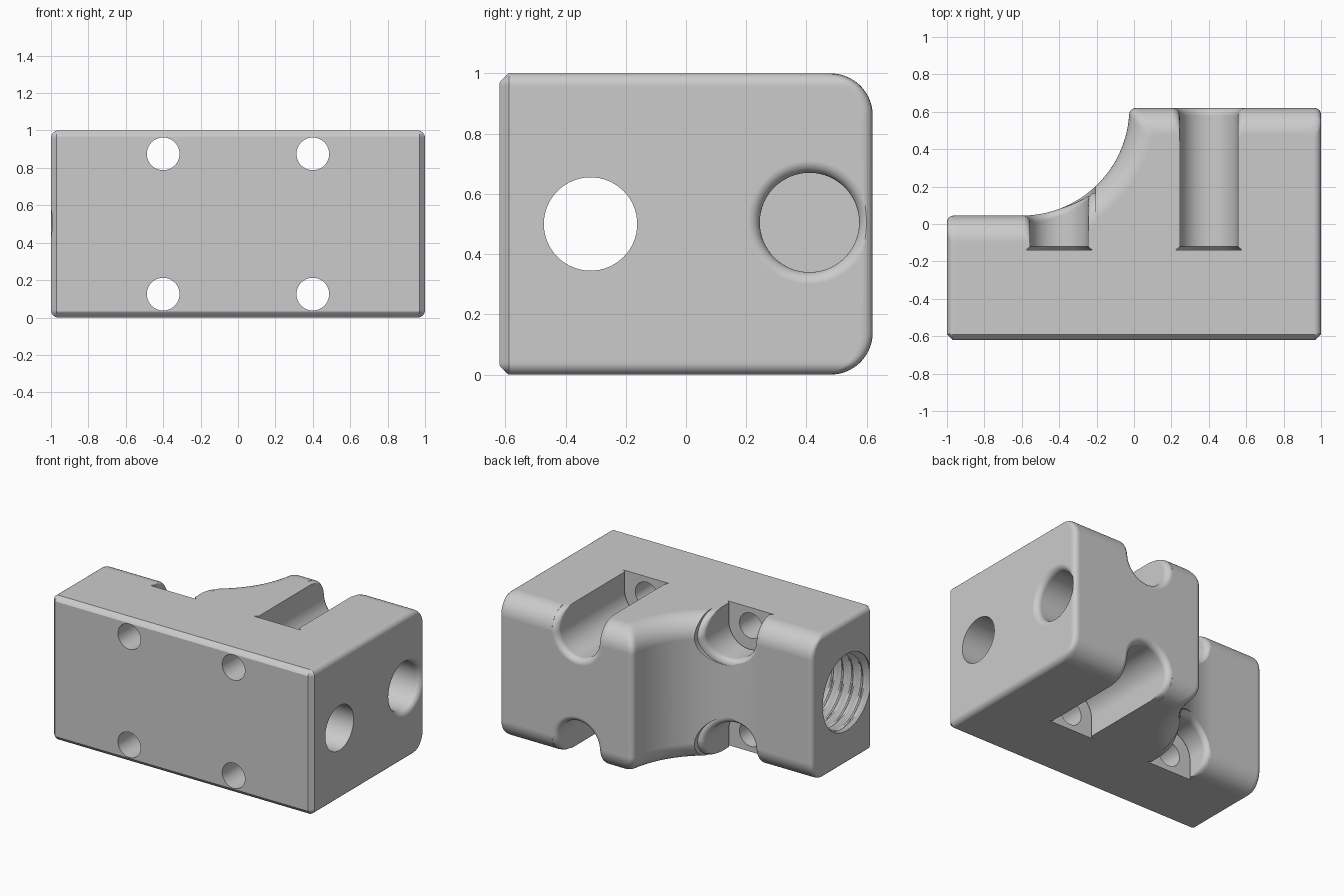
import bpy, bmesh
from math import sin, cos, pi, sqrt, asin, radians
from mathutils import Vector

cube = bpy.data.objects.get("Cube")
if cube:
    bpy.data.objects.remove(cube, do_unlink=True)

BACK, LOW, FRONT = 0.62, 0.045, -0.62     # y of the tall back, low back and front
BIG, SMALL, CHAMFER = 0.14, 0.04, 0.03    # edge radii and front chamfer
CX, SCOOP = -0.6, BACK - LOW              # centre and radius of the scooped side

grey = bpy.data.materials.new("plain_grey")
grey.use_nodes = True
grey.diffuse_color = (0.6, 0.6, 0.6, 1)
grey.node_tree.nodes["Principled BSDF"].inputs["Base Color"].default_value = (0.6, 0.6, 0.6, 1)


def loft(name, loops):
    """Closed loops of equal length, skinned and capped, facing outward."""
    bm = bmesh.new()
    rows = [[bm.verts.new(p) for p in loop] for loop in loops]
    n = len(rows[0])
    for a, b in zip(rows, rows[1:]):
        for i in range(n):
            j = (i + 1) % n
            bm.faces.new((a[i], a[j], b[j], b[i]))
    bm.faces.new(rows[0][::-1])
    bm.faces.new(rows[-1])
    bm.normal_update()
    if bm.calc_volume(signed=True) < 0:
        bmesh.ops.reverse_faces(bm, faces=bm.faces[:])
    mesh = bpy.data.meshes.new(name)
    bm.to_mesh(mesh)
    bm.free()
    mesh.materials.append(grey)
    ob = bpy.data.objects.new(name, mesh)
    bpy.context.scene.collection.objects.link(ob)
    return ob


def volume(mesh):
    bm = bmesh.new()
    bm.from_mesh(mesh)
    v = bm.calc_volume(signed=True)
    bm.free()
    return v


def carve(ob, cutter):
    """Subtract the cutter, keeping the first solver result that is sound."""
    before = volume(ob.data)
    cut = ob.modifiers.new("cut", 'BOOLEAN')
    cut.operation = 'DIFFERENCE'
    cut.object = cutter
    for solver in ('EXACT', 'MANIFOLD', 'FLOAT'):
        cut.solver = solver
        bpy.context.view_layer.update()
        graph = bpy.context.evaluated_depsgraph_get()
        result = bpy.data.meshes.new_from_object(ob.evaluated_get(graph), depsgraph=graph)
        if 0.85 * before < volume(result) < before:
            ob.data = result
            break
        bpy.data.meshes.remove(result)
    ob.modifiers.remove(cut)
    bpy.data.objects.remove(cutter, do_unlink=True)


def inset(z, r):
    """How far a rounded edge of radius r pulls in at height z."""
    d = max(0, abs(z - 0.5) - 0.5 + r)
    return r - sqrt(max(0, r * r - d * d))


def rounded(a, corner, b, steps=6):
    a, c, b = Vector(a), Vector(corner), Vector(b)
    return [a * (1 - t) ** 2 + c * 2 * t * (1 - t) + b * t * t
            for t in [i / steps for i in range(steps + 1)]]


def outline(z):
    db, ds = inset(z, BIG), inset(z, SMALL)
    y0 = FRONT + max(0, abs(z - 0.5) - 0.5 + CHAMFER)
    x, xf, s = 1 - ds, 1 - max(ds, CHAMFER), SMALL
    top, low, r = BACK - db, LOW - db, SCOOP + db
    a0 = -asin(db / r)
    a1 = a0 - s / r

    def on_arc(a):
        return (CX + r * cos(a), BACK + r * sin(a))
    tip = on_arc(a0)
    pts = [(-xf, y0), (xf, y0), (x, FRONT + CHAMFER + 0.002)]
    pts += rounded((x, top - s), (x, top), (x - s, top))
    pts += rounded((tip[0] + s, top), tip, on_arc(a1))
    pts += [on_arc(a1 + (-pi / 2 - a1) * i / 32) for i in range(1, 33)]
    pts += rounded((-x + s, low), (-x, low), (-x, low - s))
    pts.append((-x, FRONT + CHAMFER + 0.002))
    return [(p[0], p[1], z) for p in pts]


# Main block, stacked from outlines
rise = [1 - BIG + BIG * sin(pi / 2 * i / 18) for i in range(19)]
heights = sorted([1 - z for z in rise] + rise)
block = loft("clamp_block", [outline(z) for z in heights])


def ring_x(x, y, z, r, n=64):
    return [(x, y + r * cos(2 * pi * i / n), z + r * sin(2 * pi * i / n)) for i in range(n)]


def back_y(x, z):
    """Back surface of the block at x, z."""
    db = inset(min(max(z, 0), 1), BIG)
    if x > 0:
        return BACK - db
    return BACK - sqrt((SCOOP + db) ** 2 - (x - CX) ** 2)


def slot(cx, upper):
    """U-shaped channel, undercut at its end and flared at the back."""
    r, cz = 0.155, 0.875
    walls = [0.04, 0.075, 0.1, 0.115, 0.125, 0.25]
    U = [(-1, 0, h) for h in reversed(walls)]
    U += [(cos(pi + pi * i / 28), sin(pi + pi * i / 28), 0) for i in range(29)]
    U += [(1, 0, h) for h in walls]

    def loop(y_of, rad):
        pts = []
        for u, v, h in U:
            z = cz + v * rad + h
            y = y_of(cx + u * r, cz + v * r + h)
            pts.append((cx + u * rad, y, z if upper else 1 - z))
        return pts
    loops = [loop(lambda x, z: -0.14, 0.177), loop(lambda x, z: -0.12, r)]
    for i in range(7):
        t = pi / 2 * i / 6
        loops.append(loop(lambda x, z: max(back_y(x, z) - SMALL, -0.11) + SMALL * sin(t),
                          r + SMALL * (1 - cos(t))))
    loops.append(loop(lambda x, z: 0.8, r + SMALL))
    return loft("slot_cutter", loops)


def bolt_hole(x, z, r=0.0875, n=40):
    circle = [(x + r * cos(2 * pi * i / n), z + r * sin(2 * pi * i / n)) for i in range(n)]
    return loft("bolt_cutter", [[(px, y, pz) for px, pz in circle] for y in (-0.8, 0)])


def thread(y, z, length=0.4, pitch=0.075, n=64):
    """Helical thread cut into the low end."""
    loops = []
    for k in range(-4, int(length / pitch * 8) + 1):
        ring = []
        for i in range(n):
            a = 2 * pi * i / n
            phase = (k / 8 + i / n) % 1
            ridge = min(1, max(0, 2.6 * abs(phase - 0.5) - 0.15))
            rad = 0.283 - 0.035 * ridge
            ring.append((-1 + pitch * k / 8, y + rad * cos(a), z + rad * sin(a)))
        loops.append(ring)
    return loft("thread_cutter", loops)


# Cutters: bore, thread, flared blind hole, slots and bolt holes
cutters = [loft("bore_cutter", [ring_x(x, -0.317, 0.5, 0.155) for x in (-0.7, 1.2)]),
           thread(-0.317, 0.5)]
blind = [ring_x(0.4, 0.41, 0.505, 0.165)]
for i in range(9):
    t = pi / 2 * i / 8
    blind.append(ring_x(1 - SMALL + SMALL * sin(t), 0.41, 0.505, 0.165 + SMALL * (1 - cos(t))))
blind.append(ring_x(1.1, 0.41, 0.505, 0.165 + SMALL))
cutters.append(loft("blind_hole_cutter", blind))
for cx in (-0.4, 0.4):
    for upper in (True, False):
        cutters.append(slot(cx, upper))
        cutters.append(bolt_hole(cx, 0.875 if upper else 0.125))
for cutter in cutters:
    cutter.hide_render = True
    carve(block, cutter)

# Smooth rounds, flat faces kept flat
bpy.ops.object.select_all(action='DESELECT')
bpy.context.view_layer.objects.active = block
block.select_set(True)
bpy.ops.object.shade_smooth_by_angle(angle=radians(30))
weighted = block.modifiers.new("weighted_normals", 'WEIGHTED_NORMAL')
weighted.keep_sharp = True
